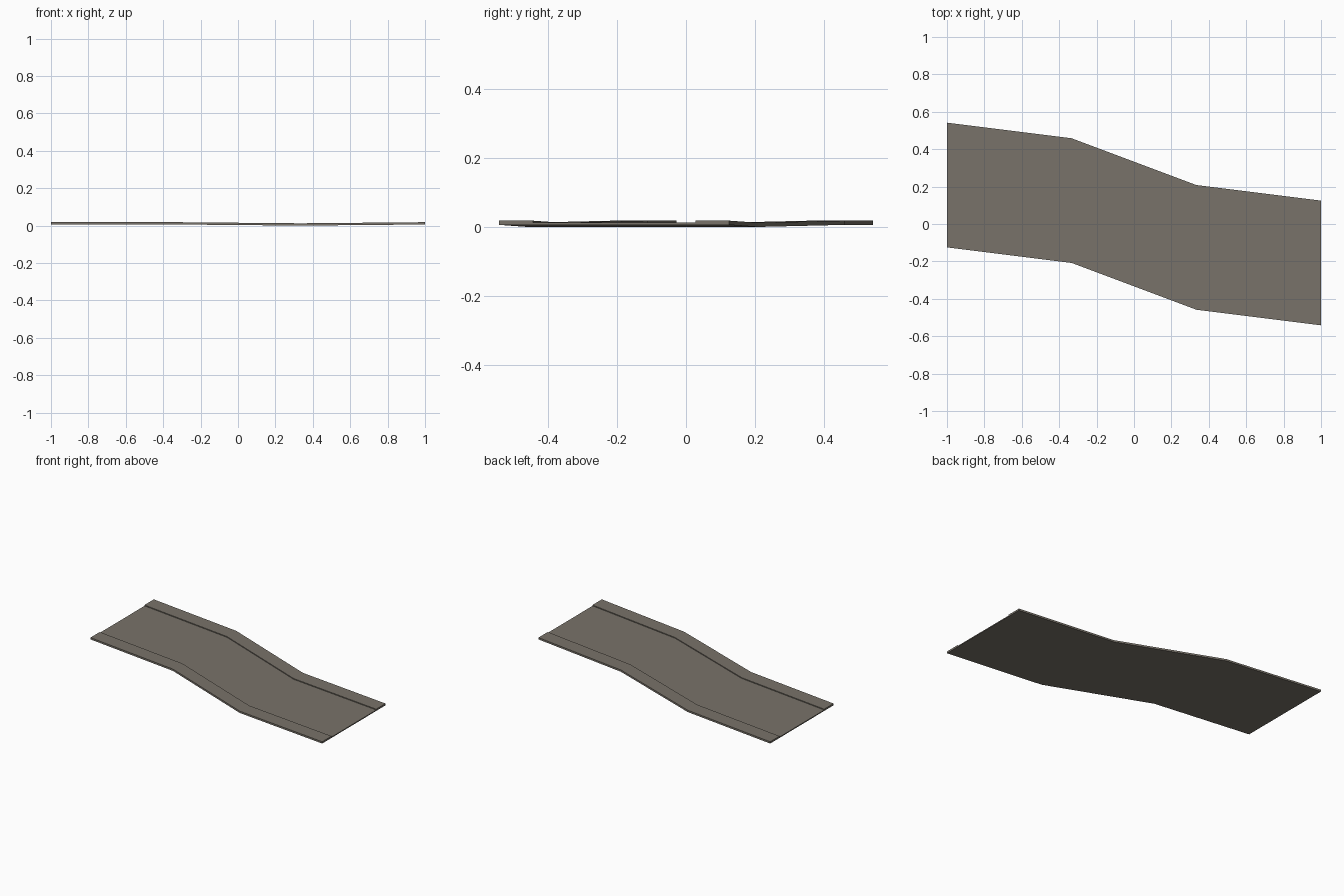
import bpy, bmesh

if "Cube" in bpy.data.objects:
    bpy.data.objects.remove(bpy.data.objects["Cube"])

# One flat colour
stone = bpy.data.materials.new("grey brown stone")
stone.diffuse_color = (0.19, 0.17, 0.142, 1)
stone.use_nodes = True
stone.node_tree.nodes["Principled BSDF"].inputs["Base Color"].default_value = stone.diffuse_color

# Path stations: x, centre y, base height (slight dip at the third)
PATH = [(-1, 0.2083, 0.006), (-0.3333, 0.125, 0.006),
        (0.3333, -0.125, 0.0), (1, -0.2083, 0.006)]

# Cross-section: flat road bed with a raised kerb walk along each side
HALF, WALK, ROAD_Z, WALK_Z = 0.3333, 0.098, 0.0065, 0.0122
inner = HALF - WALK
PROFILE = [(-HALF, 0), (-inner, 0), (inner, 0), (HALF, 0), (HALF, WALK_Z),
           (inner, WALK_Z), (inner, ROAD_Z), (-inner, ROAD_Z),
           (-inner, WALK_Z), (-HALF, WALK_Z)]

bm = bmesh.new()
rings = [[bm.verts.new((x, cy + dy, z + dz)) for dy, dz in PROFILE]
         for x, cy, z in PATH]
n = len(PROFILE)

# Sides along the path
for a, b in zip(rings, rings[1:]):
    for i in range(n):
        j = (i + 1) % n
        bm.faces.new((a[i], a[j], b[j], b[i]))

# End caps
bm.faces.new(rings[0])
bm.faces.new(rings[-1])
bmesh.ops.recalc_face_normals(bm, faces=bm.faces)

mesh = bpy.data.meshes.new("road_section")
bm.to_mesh(mesh)
bm.free()
mesh.materials.append(stone)
bpy.context.collection.objects.link(bpy.data.objects.new("road_section", mesh))
